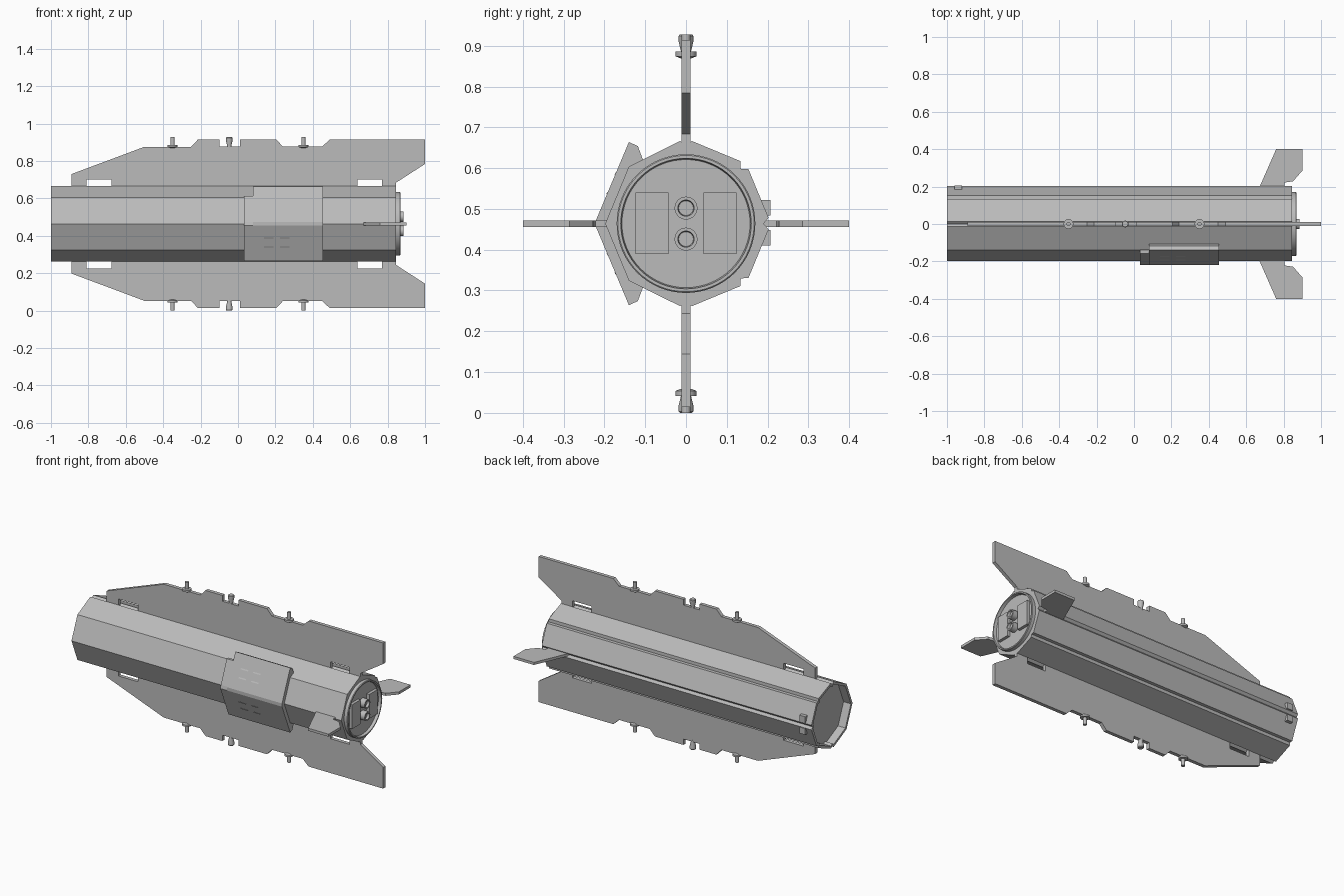
import bpy
import bmesh
from math import cos, sin, pi, radians
from mathutils import Vector

old = bpy.data.objects.get("Cube")
if old:
    bpy.data.objects.remove(old, do_unlink=True)

CZ = 0.464          # height of the body axis
grey = bpy.data.materials.new("plain_grey")
grey.use_nodes = True
COLOUR = (0.5, 0.5, 0.5, 1)
grey.diffuse_color = COLOUR
grey.node_tree.nodes["Principled BSDF"].inputs["Base Color"].default_value = COLOUR


def finish(name, bm, smooth=False):
    bmesh.ops.recalc_face_normals(bm, faces=bm.faces)
    mesh = bpy.data.meshes.new(name)
    bm.to_mesh(mesh)
    bm.free()
    obj = bpy.data.objects.new(name, mesh)
    bpy.context.collection.objects.link(obj)
    mesh.materials.append(grey)
    if smooth:
        bpy.ops.object.select_all(action="DESELECT")
        obj.select_set(True)
        bpy.context.view_layer.objects.active = obj
        bpy.ops.object.shade_smooth_by_angle(angle=radians(35))
    return obj


def loft(name, rings, smooth=False):
    """Join equal rings of points in order and cap both ends."""
    bm = bmesh.new()
    loops = [[bm.verts.new(p) for p in ring] for ring in rings]
    for a, b in zip(loops, loops[1:]):
        n = len(a)
        for i in range(n):
            bm.faces.new((a[i], a[(i + 1) % n], b[(i + 1) % n], b[i]))
    bm.faces.new(loops[0])
    bm.faces.new(loops[-1])
    return finish(name, bm, smooth)


def turned(name, profile, origin, axis, sides=32):
    """Round part from (distance, radius) pairs along an axis."""
    axis = Vector(axis)
    u = axis.orthogonal().normalized()
    v = axis.cross(u)
    turns = [2 * pi * i / sides for i in range(sides)]
    rings = [[Vector(origin) + axis * d + (u * cos(t) + v * sin(t)) * r for t in turns]
             for d, r in profile]
    return loft(name, rings, True)


def box(name, low, high):
    (x0, y0, z0), (x1, y1, z1) = low, high
    return loft(name, [[(x, y0, z0), (x, y1, z0), (x, y1, z1), (x, y0, z1)]
                       for x in (x0, x1)])


# Octagonal body: plain corners at the front, grooved corners at the back
section = []
for k in range(8):
    a = k * 45
    if a <= 90 or a >= 270:
        section += [(a - 4, 0.203), (a, 0.19), (a + 4, 0.203)]
    else:
        section.append((a, 0.198))


def body_ring(x, scale):
    return [(x, r * scale * cos(radians(a)), CZ + r * scale * sin(radians(a)))
            for a, r in section]


loft("body", [body_ring(-0.95, 0.92), body_ring(-1, 0.92),
              body_ring(-1, 1), body_ring(0.845, 1)])

# Round end plate with raised rim, equipment plates and two ports
turned("end_rim", [(0.83, 0.17), (0.865, 0.17), (0.868, 0.167), (0.868, 0.16),
                   (0.85, 0.157)], (0, 0, CZ), (1, 0, 0), 64)
for side, word in ((-1, "front"), (1, "back")):
    ys = sorted((side * 0.043, side * 0.124))
    box(word + "_end_plate", (0.84, ys[0], 0.39), (0.868, ys[1], 0.54))
for dz, word in ((-0.038, "lower"), (0.038, "upper")):
    turned(word + "_port", [(0.84, 0.028), (0.885, 0.028), (0.885, 0.02), (0.87, 0.018)],
           (0, 0, CZ + dz), (1, 0, 0))

# Long vertical fins, with slots beside the body and notched outer edges
fin = [(-0.89, 0.17), (-0.89, 0.266), (-0.5, 0.412), (-0.25, 0.412), (-0.215, 0.45),
       (-0.1, 0.45), (-0.1, 0.414), (0.01, 0.414), (0.01, 0.45), (0.205, 0.45),
       (0.24, 0.413), (0.45, 0.413), (0.49, 0.45), (1, 0.45), (1, 0.32),
       (0.845, 0.22), (0.845, 0.17), (0.77, 0.17), (0.77, 0.238), (0.64, 0.238),
       (0.64, 0.17), (-0.675, 0.17), (-0.675, 0.238), (-0.81, 0.238), (-0.81, 0.17)]
for s, word in ((1, "upper"), (-1, "lower")):
    loft(word + "_fin", [[(x, y, CZ + s * h) for x, h in fin] for y in (-0.011, 0.011)])
    # Pins on the fin edge
    for x in (-0.35, 0.35):
        turned(word + "_pin", [(0.405, 0.013), (0.41, 0.026), (0.422, 0.026), (0.422, 0.011),
                               (0.464, 0.011)], (x, 0, CZ), (0, 0, s), 20)
    turned(word + "_centre_pin", [(0.405, 0.012), (0.42, 0.012), (0.445, 0.018),
                                  (0.46, 0.018), (0.464, 0.015)],
           (-0.047, 0, CZ), (0, 0, s), 20)

# Small swept side fins at the round end
side_fin = [(0.66, 0.17), (0.672, 0.2), (0.76, 0.4), (0.9, 0.4), (0.9, 0.285),
            (0.85, 0.228), (0.805, 0.222), (0.805, 0.17)]
for s, word in ((-1, "front"), (1, "back")):
    loft(word + "_side_fin", [[(x, s * y, CZ + z) for x, y in side_fin]
                              for z in (-0.008, 0.008)])

# Front saddle housing wrapped over the two front facets
upper = [(-0.22, 0.01), (-0.14, 0.2), (-0.118, 0.19), (-0.103, 0.15)]
short = [(-0.215, 0.01), (-0.157, 0.15), (-0.14, 0.15), (-0.13, 0.13)]


def saddle_ring(x, half, low):
    return [(x, y, CZ + z) for y, z in half] + [(x, y, CZ - z) for y, z in reversed(low)]


loft("front_housing", [saddle_ring(x, upper, upper) for x in (0.08, 0.455)])
loft("front_housing_step", [saddle_ring(x, short, upper) for x in (0.033, 0.08)])

# Shallow louvres on the housing facets
for s in (-1, 1):
    for t in (0.33, 0.58):
        y, z = -0.22 + 0.08 * t, 0.01 + 0.19 * t
        for x in (0.14, 0.225):
            loft("louvre", [[(px, y - 0.002, CZ + s * z), (px, y + 0.004, CZ + s * (z + 0.008)),
                             (px, y + 0.008, CZ + s * z)] for px in (x, x + 0.05)])

# Pair of clips at the open end, on the back edge
for z in (0.41, 0.484):
    box("back_clip", (-0.96, 0.17, z), (-0.92, 0.207, z + 0.038))
